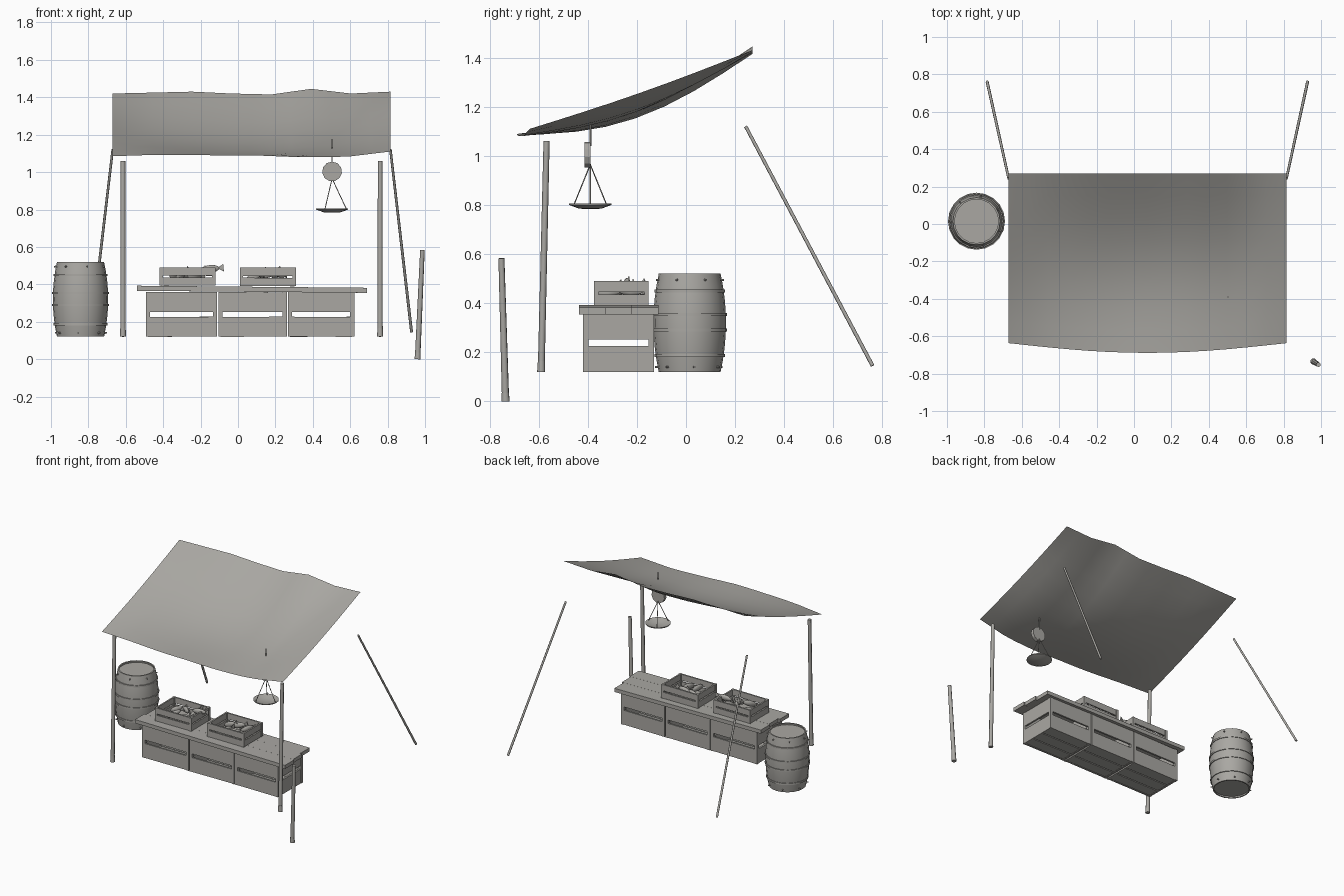
import bpy, bmesh, math, random
from mathutils import Vector, Matrix

random.seed(4)
cube = bpy.data.objects.get("Cube")
if cube:
    bpy.data.objects.remove(cube, do_unlink=True)

grey = bpy.data.materials.new("warm_grey")
grey.use_nodes = True
colour = (0.40, 0.39, 0.365, 1)
grey.diffuse_color = colour
grey.node_tree.nodes["Principled BSDF"].inputs["Base Color"].default_value = colour


def finish(name, bm, smooth=None):
    mesh = bpy.data.meshes.new(name)
    bm.to_mesh(mesh)
    bm.free()
    mesh.materials.append(grey)
    if smooth:
        mesh.shade_smooth()
        mesh.set_sharp_from_angle(angle=math.radians(smooth))
    obj = bpy.data.objects.new(name, mesh)
    bpy.context.collection.objects.link(obj)
    return obj


def add_box(bm, lo, hi, turn=None):
    lo, hi = Vector(lo), Vector(hi)
    m = Matrix.Translation((lo + hi) / 2) @ (turn or Matrix()) @ Matrix.Diagonal((*(hi - lo), 1))
    bmesh.ops.create_cube(bm, size=1, matrix=m)


def add_rod(bm, a, b, r1, r2, sides=8):
    a, b = Vector(a), Vector(b)
    d = b - a
    m = Matrix.Translation((a + b) / 2) @ d.to_track_quat('Z', 'Y').to_matrix().to_4x4()
    bmesh.ops.create_cone(bm, cap_ends=True, segments=sides, radius1=r1, radius2=r2,
                          depth=d.length, matrix=m)


def add_lathe(bm, profile, sides, cx, cy):
    verts = [bm.verts.new((cx + r, cy, z)) for r, z in profile]
    edges = [bm.edges.new(pair) for pair in zip(verts, verts[1:])]
    bmesh.ops.spin(bm, geom=verts + edges, cent=(cx, cy, 0), axis=(0, 0, 1),
                   angle=math.tau, steps=sides, use_merge=True)
    bmesh.ops.remove_doubles(bm, verts=bm.verts[:], dist=0.0001)
    bmesh.ops.recalc_face_normals(bm, faces=bm.faces[:])


# Cloth canopy: sloping sheet that sags in the middle, with a wavy hem
def along(values, u):
    t = u * (len(values) - 1)
    i = min(int(t), len(values) - 2)
    return values[i] + (values[i + 1] - values[i]) * (t - i)


front_hem = [1.085, 1.093, 1.09, 1.09, 1.08, 1.08, 1.11]
back_hem = [1.42, 1.425, 1.43, 1.42, 1.415, 1.445, 1.42, 1.43]
bm = bmesh.new()
bmesh.ops.create_grid(bm, x_segments=14, y_segments=8, size=1)
for v in bm.verts:
    s, t = (v.co.x + 1) / 2, (v.co.y + 1) / 2
    bow = max(0, math.sin(math.pi * s))
    front_y = -0.637 - 0.052 * bow
    sag = math.sin(math.pi * t) * (0.012 + 0.088 * bow ** 0.7)
    v.co = (-0.67 + 1.485 * s, front_y + (0.27 - front_y) * t,
            along(front_hem, s) * (1 - t) + along(back_hem, s) * t - sag)
finish("canopy", bm, 60)

# Two upright front poles with a thicker foot
for side, x in (("right", -0.615), ("left", 0.76)):
    bm = bmesh.new()
    add_rod(bm, (x, -0.59, 0.12), (x, -0.568, 1.06), 0.014, 0.0125)
    add_rod(bm, (x, -0.59, 0.12), (x, -0.589, 0.165), 0.0165, 0.0145)
    finish(f"front_pole_{side}", bm, 50)

# Slanted rear poles
for side, x0, x1 in (("right", -0.67, -0.785), ("left", 0.815, 0.928)):
    bm = bmesh.new()
    add_rod(bm, (x1, 0.76, 0.145), (x0, 0.243, 1.12), 0.008, 0.007)
    finish(f"rear_pole_{side}", bm, 50)

# Short mooring post standing apart
bm = bmesh.new()
add_rod(bm, (0.96, -0.735, 0), (0.986, -0.752, 0.583), 0.015, 0.0125)
add_rod(bm, (0.96, -0.735, 0), (0.962, -0.736, 0.035), 0.0175, 0.0155)
finish("mooring_post", bm, 50)


# Slatted crate: corner posts, two planks per side, floor boards
def crate(name, lo, hi, thick, post, gap):
    bm = bmesh.new()
    (x0, y0, z0), (x1, y1, z1) = lo, hi
    for x in (x0, x1 - post):
        for y in (y0, y1 - post):
            add_box(bm, (x, y, z0), (x + post, y + post, z1))
    plank = (z1 - z0 - gap) / 2
    inset = thick * 0.2
    for z in (z0, z1 - plank):
        for y in (y0 + inset, y1 - thick - inset):
            tilt = Matrix.Rotation(random.uniform(-0.008, 0.008), 4, 'Y')
            add_box(bm, (x0 + post * 0.5, y, z), (x1 - post * 0.5, y + thick, z + plank), tilt)
        for x in (x0 + inset, x1 - thick - inset):
            add_box(bm, (x, y0 + post * 0.5, z), (x + thick, y1 - post * 0.5, z + plank))
    depth = (y1 - y0) / 3
    for i in range(3):
        add_box(bm, (x0 + inset, y0 + depth * i + 0.004, z0 + 0.002),
                (x1 - inset, y0 + depth * (i + 1) - 0.004, z0 + 0.002 + thick))
    finish(name, bm)


# Counter made of three large crates under a plank top
edges = [-0.495, -0.108, 0.264, 0.625]
for i, (a, b) in enumerate(zip(edges, edges[1:])):
    crate(f"counter_crate_{i + 1}", (a + 0.003, -0.42, 0.12), (b - 0.003, -0.13, 0.358),
          0.013, 0.022, 0.026)

bm = bmesh.new()
slope = Matrix.Rotation(0.009, 4, 'Y')
planks = [(-0.54, 0.69), (-0.525, 0.68), (-0.535, 0.665)]
for i, (a, b) in enumerate(planks):
    y = -0.435 + i * 0.108
    add_box(bm, (a, y, 0.36), (b, y + 0.1075, 0.387), slope)
finish("counter_top", bm)


# Fish: tapered body with a flat tail fin
def add_fish(bm, place, yaw, pitch, size):
    m = (Matrix.Translation(place) @ Matrix.Rotation(yaw, 4, 'Z')
         @ Matrix.Rotation(pitch, 4, 'Y') @ Matrix.Scale(size, 4))
    bmesh.ops.create_uvsphere(bm, u_segments=8, v_segments=6, radius=1,
                              matrix=m @ Matrix.Diagonal((0.055, 0.014, 0.022, 1)))
    tail = (m @ Matrix.Translation((0.062, 0, 0)) @ Matrix.Diagonal((1, 0.2, 1, 1))
            @ Matrix.Rotation(-math.pi / 2, 4, 'Y'))
    bmesh.ops.create_cone(bm, cap_ends=True, segments=6, radius1=0.024, radius2=0.004,
                          depth=0.03, matrix=tail)


# Two small crates of fish on the counter
for i, (x, z) in enumerate(((-0.42, 0.393), (0.01, 0.39))):
    crate(f"fish_crate_{i + 1}", (x, -0.375, z), (x + 0.3, -0.152, 0.49), 0.011, 0.018, 0.01)
    bm = bmesh.new()
    for j in range(5):
        place = (x + 0.08 + 0.036 * j, -0.27 + 0.045 * (-1) ** j, 0.445 + 0.006 * (j % 3))
        add_fish(bm, place, random.uniform(-1.6, 1.6), random.uniform(-0.5, 0.1), 0.95)
    if i == 0:
        add_fish(bm, (x + 0.27, -0.24, 0.482), 0.1, -0.1, 0.95)
    finish(f"fish_{i + 1}", bm, 40)

# Barrel: bulging shell, recessed lids, hoops and rivets
BX, BY = -0.842, 0.015


def barrel_radius(z):
    return 0.148 - 0.022 * ((z - 0.32) / 0.2) ** 2


bm = bmesh.new()
heights = [0.12 + 0.05 * i for i in range(9)]
outer = [(barrel_radius(z), z) for z in heights]
inner = [(r - 0.009, z) for r, z in reversed(outer)]
add_lathe(bm, outer + inner + outer[:1], 20, BX, BY)
finish("barrel_shell", bm, 35)

for name, z in (("barrel_bottom", 0.138), ("barrel_lid", 0.503)):
    bm = bmesh.new()
    add_rod(bm, (BX, BY, z - 0.006), (BX, BY, z + 0.004), 0.122, 0.122, 20)
    finish(name, bm)

for i, z in enumerate((0.187, 0.29, 0.353, 0.45)):
    bm = bmesh.new()
    r = barrel_radius(z)
    add_lathe(bm, [(r - 0.004, z - 0.006), (r + 0.005, z - 0.006), (r + 0.005, z + 0.006),
                   (r - 0.004, z + 0.006), (r - 0.004, z - 0.006)], 20, BX, BY)
    finish(f"barrel_hoop_{i + 1}", bm, 35)

bm = bmesh.new()
for z in (0.14, 0.495):
    for k in range(7):
        a = math.tau * k / 7 + z
        d = Vector((math.cos(a), math.sin(a), 0))
        c = Vector((BX, BY, z))
        add_rod(bm, c + d * 0.12, c + d * 0.142, 0.005, 0.004, 6)
finish("barrel_rivets", bm)

# Hanging scale: hook rod, dial, three wires and a dish
SX, SY = 0.503, -0.39
bm = bmesh.new()
add_rod(bm, (SX, SY, 1.04), (SX, SY, 1.177), 0.004, 0.004, 6)
finish("scale_hook", bm)

bm = bmesh.new()
add_rod(bm, (SX, -0.414, 1.003), (SX, -0.39, 1.003), 0.053, 0.053, 11)
finish("scale_dial", bm)

bm = bmesh.new()
for k in range(3):
    a = math.tau * k / 3
    add_rod(bm, (SX, SY, 0.965), (SX + 0.076 * math.cos(a), SY + 0.076 * math.sin(a), 0.803),
            0.0025, 0.0025, 5)
finish("scale_wires", bm)

bm = bmesh.new()
add_lathe(bm, [(0, 0.783), (0.045, 0.785), (0.086, 0.8), (0.086, 0.806), (0.045, 0.791),
               (0, 0.789)], 16, SX, SY)
finish("scale_dish", bm, 40)
